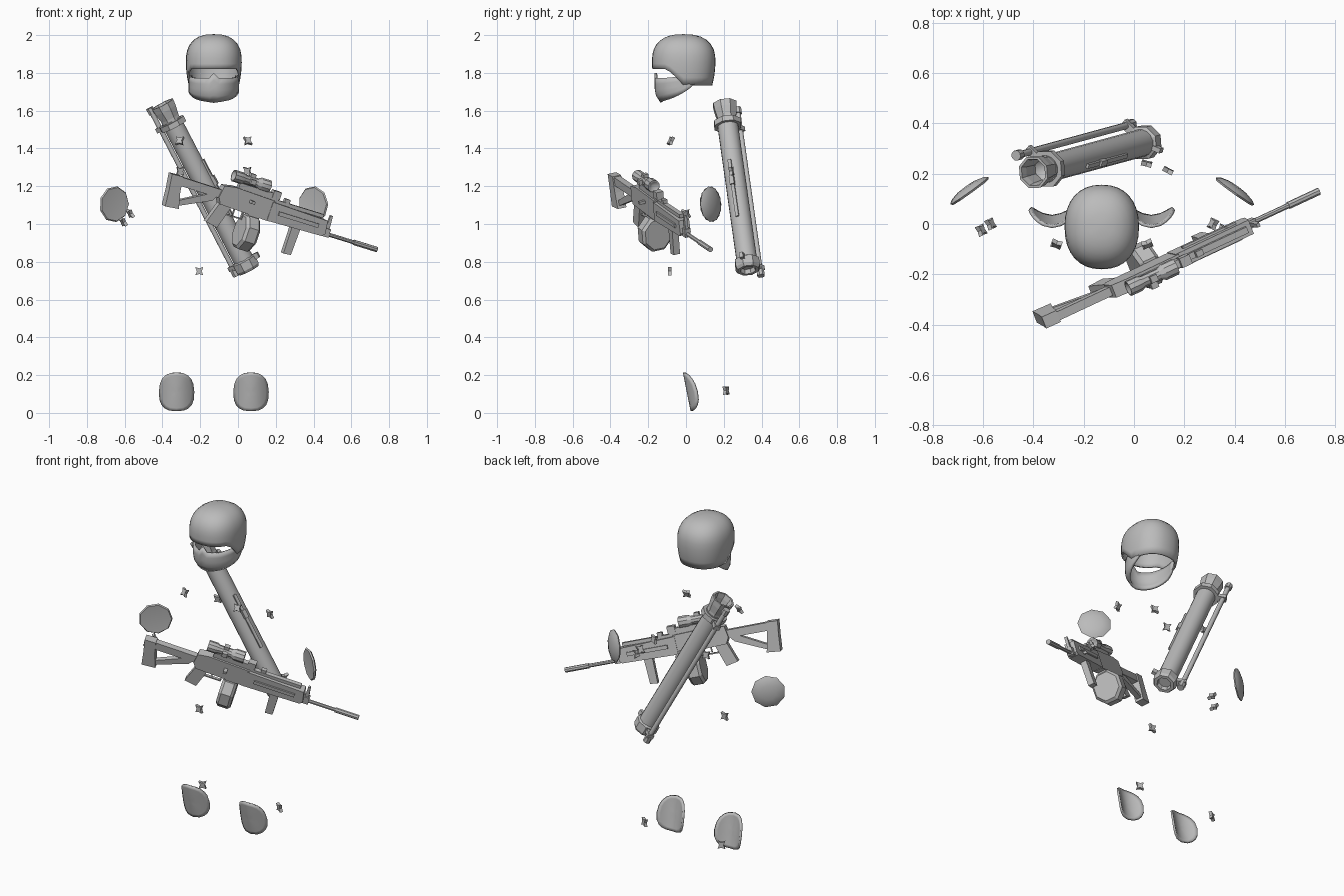
import bpy, bmesh, math
from mathutils import Vector, Matrix

cube = bpy.data.objects.get("Cube")
if cube:
    bpy.data.objects.remove(cube, do_unlink=True)

grey = bpy.data.materials.new("plain_grey")
grey.use_nodes = True
COLOUR = (0.5, 0.5, 0.5, 1)
grey.diffuse_color = COLOUR
for node in grey.node_tree.nodes:
    if node.type == 'BSDF_PRINCIPLED':
        node.inputs["Base Color"].default_value = COLOUR
MID = -0.128  # plane the worn gear mirrors about


def frame(origin, along, up=(0, 0, 1)):
    """Matrix with X along a direction and Z near up."""
    x = Vector(along).normalized()
    z = Vector(up)
    z = (z - x * z.dot(x)).normalized()
    m = Matrix((x, z.cross(x), z)).transposed().to_4x4()
    m.translation = Vector(origin)
    return m


def finish(name, bm, matrix=None, smooth=None, shell=0):
    bmesh.ops.remove_doubles(bm, verts=bm.verts, dist=0.0002)
    bmesh.ops.recalc_face_normals(bm, faces=bm.faces)
    if matrix:
        bm.transform(matrix)
    mesh = bpy.data.meshes.new(name)
    bm.to_mesh(mesh)
    bm.free()
    mesh.materials.append(grey)
    ob = bpy.data.objects.new(name, mesh)
    bpy.context.collection.objects.link(ob)
    if shell:
        mod = ob.modifiers.new("thickness", 'SOLIDIFY')
        mod.thickness = shell
        mod.offset = 0
    if smooth:
        bpy.ops.object.select_all(action='DESELECT')
        ob.select_set(True)
        bpy.context.view_layer.objects.active = ob
        bpy.ops.object.shade_smooth_by_angle(angle=math.radians(smooth))
    return ob


def prism(name, pts, half, matrix, shift=0):
    """Side profile in X/Z, extruded across Y."""
    bm = bmesh.new()
    a, b = [[bm.verts.new((x, shift + s * half, z)) for x, z in pts] for s in (-1, 1)]
    bm.faces.new(a)
    bm.faces.new(b)
    for i in range(len(pts)):
        j = (i + 1) % len(pts)
        bm.faces.new((a[i], a[j], b[j], b[i]))
    return finish(name, bm, matrix)


def box(name, x0, x1, z0, z1, half, matrix, shift=0):
    return prism(name, [(x0, z0), (x1, z0), (x1, z1), (x0, z1)], half, matrix, shift)


def skin(bm, rows, closed):
    n = len(rows[0])
    for r, s in zip(rows, rows[1:]):
        for i in range(n if closed else n - 1):
            j = (i + 1) % n
            bm.faces.new((r[i], r[j], s[j], s[i]))


def lathe(name, profile, sides, matrix, lift=0, smooth=None, wide=1, tall=1):
    """Turn (position, radius) pairs around the X axis."""
    bm = bmesh.new()
    rows = []
    for x, r in profile:
        row = []
        for i in range(sides):
            a = math.tau * (i + 0.5) / sides
            row.append(bm.verts.new((x, wide * r * math.cos(a), lift + tall * r * math.sin(a))))
        rows.append(row)
    skin(bm, rows, True)
    return finish(name, bm, matrix, smooth)


def rod(name, x0, x1, r, sides, matrix, lift=0, **kw):
    return lathe(name, [(x0, 0), (x0, r), (x1, r), (x1, 0)], sides, matrix, lift, **kw)


# Helmet: rounded dome whose rim rises over the face
SEG, ROWS = 32, 10
bm = bmesh.new()
rows = []
for k in range(ROWS + 1):
    row = []
    for i in range(SEG):
        a = math.tau * i / SEG
        c, s = math.cos(a), math.sin(a)
        px = math.copysign(abs(s) ** 0.88, s)
        py = -math.copysign(abs(c) ** 0.88, c)
        rim = 1.735 + 0.085 * min(1, max(0, -py * 1.9))
        z = rim + (2.0 - rim) * math.sin(k / ROWS * math.pi / 2)
        h = (z - 1.86) / 0.14
        f = max(0, 1 - h ** 2.5) ** 0.4 if h > 0 else 1 - 0.13 * h * h
        row.append(bm.verts.new((MID + 0.143 * px * f, -0.012 + 0.163 * py * f, z)))
    rows.append(row)
skin(bm, rows, True)
finish("helmet", bm, smooth=50, shell=0.01)

# Face mask: curved jaw shell with nose bridge and side straps
bm = bmesh.new()
rows = []
for k in range(5):
    row = []
    for i in range(-10, 11):
        a = math.radians(11 * i)
        side = abs(i) / 10
        top = 1.8 if i == 0 else 1.772 + 0.025 * max(0, side - 0.4)
        low = 1.645 + 0.03 * side + 0.07 * side ** 4
        z = low + (top - low) * k / 4
        f = 0.8 + 0.2 * min(1, (z - 1.645) / 0.05)
        row.append(bm.verts.new((MID + 0.127 * f * math.sin(a), -0.005 - 0.155 * f * math.cos(a), z)))
    rows.append(row)
skin(bm, rows, False)
finish("face_mask", bm, smooth=35, shell=0.014)

# Rifle: X runs to the muzzle tip, Z is its own up
gun = frame((0.735, 0.13, 0.865), (1, 0.465, -0.31), (0.32, -0.08, 0.944))
rod("rifle_barrel", -0.36, -0.12, 0.011, 8, gun)
rod("rifle_muzzle", -0.14, 0, 0.015, 8, gun)
prism("rifle_receiver", [(-0.975, 0.02), (-0.955, -0.015), (-0.66, -0.026), (-0.66, 0.088),
                         (-0.9, 0.096), (-0.965, 0.085)], 0.027, gun)
prism("rifle_handguard", [(-0.67, -0.024), (-0.34, -0.016), (-0.325, 0.0), (-0.335, 0.07),
                          (-0.67, 0.08)], 0.03, gun)
box("rifle_top_rail", -0.9, -0.36, 0.075, 0.095, 0.013, gun)
for side, label in ((1, "left"), (-1, "right")):
    box("rifle_side_rail_" + label, -0.62, -0.38, 0.02, 0.042, 0.006, gun, side * 0.033)
box("rifle_sight_base", -0.33, -0.295, -0.016, 0.03, 0.016, gun)
prism("rifle_front_sight", [(-0.325, 0.02), (-0.3, 0.02), (-0.307, 0.1), (-0.32, 0.1)], 0.008, gun)
box("rifle_rear_sight", -0.6, -0.57, 0.085, 0.115, 0.012, gun)
box("rifle_charging_handle", -0.8, -0.78, 0.04, 0.055, 0.02, gun, -0.04)
prism("rifle_grip", [(-0.955, -0.008), (-0.885, -0.012), (-0.925, -0.14), (-0.995, -0.126)], 0.019, gun)
box("trigger_guard_bottom", -0.9, -0.8, -0.062, -0.055, 0.008, gun)
box("trigger_guard_front", -0.807, -0.8, -0.06, -0.015, 0.008, gun)
box("trigger", -0.86, -0.853, -0.05, -0.015, 0.004, gun)

# Stock: tube, lower strut and butt make an open frame
prism("stock_tube", [(-1.23, 0.015), (-0.96, 0.015), (-0.96, 0.06), (-1.23, 0.062)], 0.018, gun)
prism("stock_strut", [(-1.2, -0.1), (-1.19, -0.065), (-1.03, 0.02), (-0.98, 0.02), (-1.0, -0.01)], 0.014, gun)
prism("stock_butt", [(-1.275, 0.063), (-1.21, 0.066), (-1.195, -0.02), (-1.172, -0.104),
                     (-1.252, -0.112), (-1.262, -0.02)], 0.025, gun)

# Drum magazine and fore grip
lathe("drum_magazine", [(-0.79, 0), (-0.79, 0.085), (-0.775, 0.1), (-0.72, 0.1), (-0.705, 0.085),
                        (-0.705, 0)], 8, gun, -0.12, wide=0.92)
box("magazine_neck", -0.78, -0.715, -0.06, -0.01, 0.024, gun)
prism("fore_grip", [(-0.515, -0.018), (-0.465, -0.018), (-0.468, -0.162), (-0.512, -0.166)], 0.018, gun)

# Scope on its mount
lathe("scope_tube", [(-0.9, 0), (-0.925, 0.027), (-0.925, 0.032), (-0.875, 0.032), (-0.86, 0.025),
                     (-0.78, 0.025), (-0.765, 0.034), (-0.71, 0.034), (-0.71, 0.028), (-0.73, 0)],
      10, gun, 0.15, smooth=30)
box("scope_mount", -0.88, -0.64, 0.088, 0.125, 0.016, gun)
box("scope_front_block", -0.68, -0.635, 0.1, 0.14, 0.02, gun)
box("scope_turret", -0.835, -0.805, 0.165, 0.19, 0.014, gun)
box("scope_side_knob", -0.835, -0.805, 0.137, 0.163, 0.018, gun, -0.025)

# Launcher: Z points at the thin side tube
tube = frame((-0.4, 0.205, 1.635), (0.46, 0.125, -0.885), (-0.07, 0.07, -0.025))
lathe("launcher_tube", [(0.16, 0), (0.1, 0.045), (0.1, 0.055), (0.96, 0.055), (0.96, 0)], 16, tube, smooth=30)
lathe("launcher_muzzle_flare", [(0.14, 0.044), (0.03, 0.05), (0, 0.056), (0, 0.067), (0.035, 0.064),
                                (0.085, 0.054), (0.11, 0.054)], 8, tube)
lathe("launcher_front_collar", [(0.105, 0.05), (0.105, 0.076), (0.135, 0.076), (0.135, 0.05)], 8, tube)
lathe("launcher_rear_collar", [(0.93, 0.05), (0.94, 0.069), (0.985, 0.069), (1, 0.06), (1, 0.042),
                               (0.975, 0.038), (0.975, 0)], 8, tube)
SIDE = 0.098
rod("launcher_side_tube", 0.0, 1.0, 0.014, 8, tube, SIDE, smooth=50)
for x0, x1 in ((-0.005, 0.03), (0.96, 1.005)):
    rod("side_tube_cap", x0, x1, 0.021, 8, tube, SIDE)
for x in (0.11, 0.945):
    box("side_tube_bracket", x, x + 0.025, 0.05, SIDE + 0.018, 0.018, tube)
strip = frame(tube.translation, (0.46, 0.125, -0.885), (0.85, -0.35, 0.4))
box("launcher_sight_rail", 0.36, 0.7, 0.05, 0.064, 0.009, strip)
box("launcher_sight_block", 0.46, 0.51, 0.05, 0.072, 0.012, strip)
box("launcher_rear_lug", 0.93, 0.96, 0.05, 0.09, 0.01, strip)

# Elbow pads: shallow faceted domes facing out and back
# Knee pads: rounded shells wrapped around a vertical axis
for side, label in ((-1, "right"), (1, "left")):
    out = frame((MID + side * 0.53, 0.135, 1.105), (side * 0.58, 0.81, 0.05))
    lathe("elbow_pad_" + label, [(-0.006, 0), (-0.012, 0.09), (-0.004, 0.096), (0.006, 0.08),
                                 (0.015, 0.045), (0.018, 0)], 9, out, smooth=25)
    bm = bmesh.new()
    rows = []
    for k in range(7):
        row = []
        for i in range(20):
            a = math.tau * i / 20
            c, s = math.cos(a), math.sin(a)
            x = 0.09 * k / 6 * math.copysign(abs(c) ** 0.75, c)
            z = 0.102 * k / 6 * math.copysign(abs(s) ** 0.75, s)
            x *= 1 - 0.6 * max(0, z)
            row.append(bm.verts.new((MID + side * 0.197 + x, 0.01 - 0.2 * z + 6 * x * x, 0.112 + z)))
        rows.append(row)
    skin(bm, rows, True)
    finish("knee_pad_" + label, bm, smooth=40, shell=0.012)

# Strap buckles: small pinched blocks
PINCH = [(-0.021, -0.022), (0, -0.015), (0.021, -0.022), (0.013, 0), (0.021, 0.022), (0, 0.015),
         (-0.021, 0.022), (-0.013, 0)]


def buckle(name, offset, y, z, yaw, lean=0):
    turn = Matrix.Rotation(math.radians(yaw), 4, 'Z') @ Matrix.Rotation(math.radians(lean), 4, 'X')
    prism(name, PINCH, 0.009, Matrix.Translation((MID + offset, y, z)) @ turn)


for side in (-1, 1):
    buckle("chest_buckle", side * 0.18, -0.08, 1.44, side * 20, -25)
    buckle("back_buckle", side * 0.178, 0.24, 1.28, side * -15, 10)
    buckle("upper_arm_buckle", side * 0.442, 0.0, 1.055, side * 65, 30)
    buckle("lower_arm_buckle", side * 0.479, -0.025, 1.01, side * 65, 30)
    buckle("calf_buckle", side * 0.263, 0.212, 0.118, side * -28, 5)
buckle("thigh_buckle", -0.077, -0.085, 0.75, 0)
